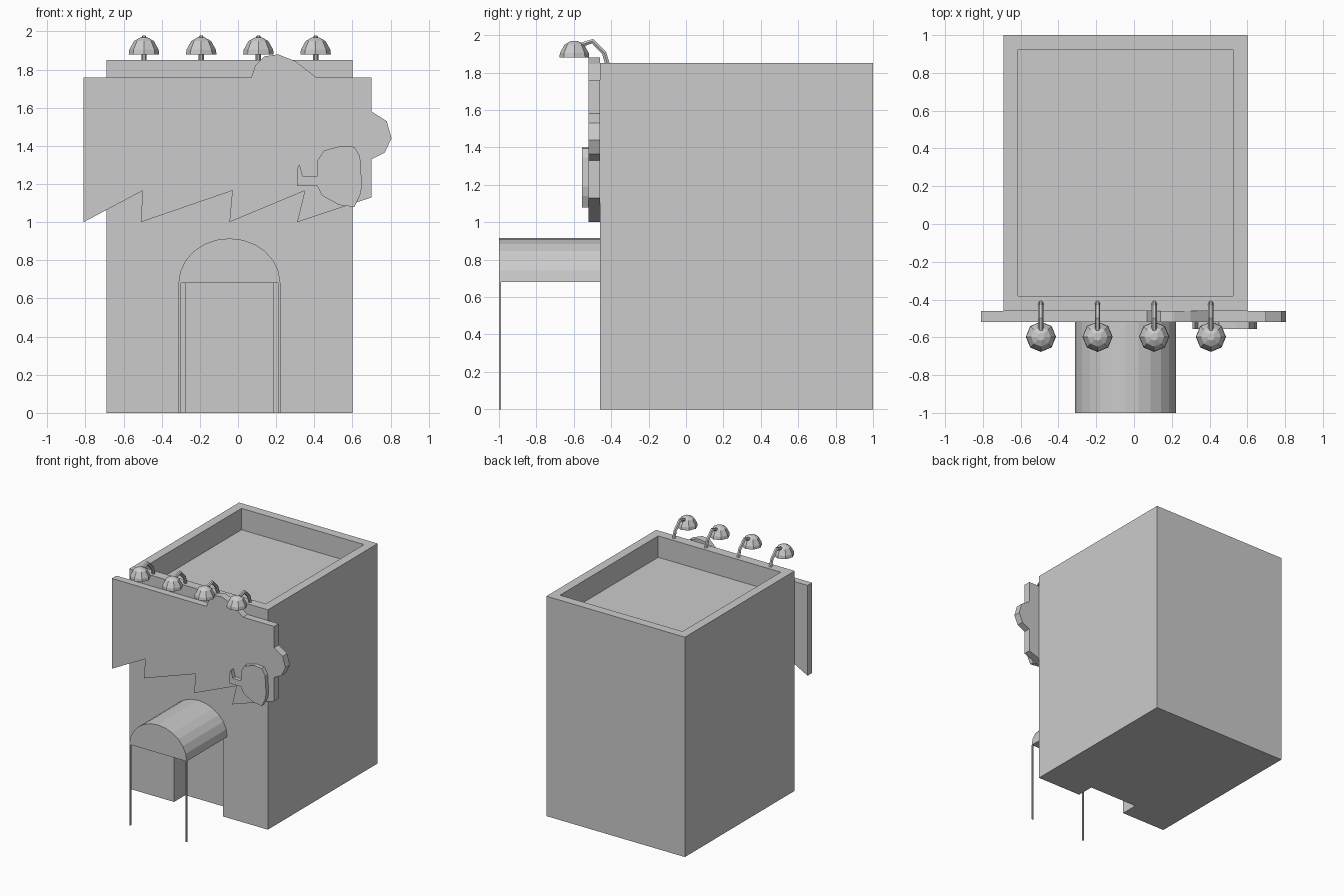
import bpy, bmesh, math
from mathutils import Vector

cube = bpy.data.objects.get("Cube")
if cube:
    bpy.data.objects.remove(cube, do_unlink=True)

grey = bpy.data.materials.new("plain grey")
grey.use_nodes = True
colour = (0.6, 0.6, 0.6, 1)
grey.diffuse_color = colour
grey.node_tree.nodes["Principled BSDF"].inputs["Base Color"].default_value = colour


def finish(name, bm):
    bmesh.ops.recalc_face_normals(bm, faces=bm.faces)
    mesh = bpy.data.meshes.new(name)
    bm.to_mesh(mesh)
    bm.free()
    mesh.materials.append(grey)
    obj = bpy.data.objects.new(name, mesh)
    bpy.context.collection.objects.link(obj)
    return obj


def box(name, low, high):
    low, high = Vector(low), Vector(high)
    bm = bmesh.new()
    bmesh.ops.create_cube(bm, size=1)
    for v in bm.verts:
        v.co = (low + high) / 2 + v.co * (high - low)
    return finish(name, bm)


def slab(name, outline, front, back):
    """Extrude an (x, z) outline from front to back along y."""
    bm = bmesh.new()
    face = bm.faces.new([bm.verts.new((x, front, z)) for x, z in outline])
    result = bmesh.ops.extrude_face_region(bm, geom=[face])
    moved = [g for g in result["geom"] if isinstance(g, bmesh.types.BMVert)]
    bmesh.ops.translate(bm, verts=moved, vec=(0, back - front, 0))
    return finish(name, bm)


def cut(target, cutter):
    cutter.hide_render = True
    mod = target.modifiers.new("cut", "BOOLEAN")
    mod.operation = "DIFFERENCE"
    mod.solver = "EXACT"
    mod.object = cutter
    bpy.context.view_layer.objects.active = target
    bpy.ops.object.modifier_apply(modifier=mod.name)
    bpy.data.objects.remove(cutter, do_unlink=True)


# Building with sunken roof and door alcove
WALL = -0.46
building = box("building", (-0.69, WALL, 0), (0.6, 1, 1.85))
cut(building, box("roof_cutter", (-0.615, -0.38, 1.67), (0.525, 0.925, 1.95)))
cut(building, box("door_cutter", (-0.273, -0.6, -0.1), (0.183, WALL + 0.15, 0.68)))

# Arched canopy on two thin posts
MID, HALF, SPRING = -0.045, 0.267, 0.68
STEPS = 12
arch = [(MID + HALF * math.cos(math.pi * i / STEPS),
         SPRING + 0.235 * math.sin(math.pi * i / STEPS)) for i in range(STEPS + 1)]
slab("canopy", arch, -1, WALL)
for side, label in ((-1, "right"), (1, "left")):
    edges = sorted((MID + side * HALF, MID + side * (HALF - 0.012)))
    box(label + "_canopy_post", (edges[0], -1, 0), (edges[1], -0.99, SPRING))

# Sign board with jagged lower edge and rounded bumps
board = [(-0.81, 1.76), (-0.81, 1.0), (-0.5, 1.165), (-0.51, 1.0), (-0.03, 1.165),
         (-0.045, 1.0), (0.35, 1.165), (0.31, 1.0), (0.7, 1.13), (0.7, 1.33),
         (0.77, 1.365), (0.805, 1.44), (0.78, 1.53), (0.7, 1.58), (0.7, 1.76),
         (0.41, 1.76), (0.3, 1.845), (0.21, 1.88), (0.14, 1.87), (0.09, 1.82), (0.07, 1.76)]
slab("sign_board", board, -0.52, WALL)

# Raised emblem on the sign
emblem = [(0.31, 1.19), (0.31, 1.28), (0.322, 1.305), (0.34, 1.24), (0.415, 1.24),
          (0.415, 1.32), (0.45, 1.375), (0.54, 1.4), (0.61, 1.395), (0.64, 1.345),
          (0.65, 1.19), (0.64, 1.14), (0.61, 1.08), (0.53, 1.09), (0.44, 1.14), (0.415, 1.19)]
slab("sign_emblem", emblem, -0.555, -0.52)

# Row of lamps: faceted shade on a bent arm
SHADE = [(0.08, 1.88), (0.077, 1.905), (0.052, 1.95), (0.02, 1.968)]
ARM = [(-0.415, 1.83), (-0.438, 1.905), (-0.5, 1.968), (-0.56, 1.948), (-0.6, 1.925)]


def lamp_shade(name, x, y):
    bm = bmesh.new()
    rings = [[bm.verts.new((x + r * math.cos(math.tau * i / 8),
                            y + r * math.sin(math.tau * i / 8), z)) for i in range(8)]
             for r, z in SHADE]
    for a, b in zip(rings, rings[1:]):
        for i in range(8):
            j = (i + 1) % 8
            bm.faces.new((a[i], a[j], b[j], b[i]))
    bm.faces.new(rings[0])
    bm.faces.new(rings[-1])
    finish(name, bm)


def lamp_arm(name, x):
    curve = bpy.data.curves.new(name, "CURVE")
    curve.dimensions = "3D"
    curve.bevel_depth = 0.014
    curve.bevel_resolution = 1
    curve.use_fill_caps = True
    spline = curve.splines.new("POLY")
    spline.points.add(len(ARM) - 1)
    for point, (y, z) in zip(spline.points, ARM):
        point.co = (x, y, z, 1)
    spline.use_smooth = False
    curve.materials.append(grey)
    obj = bpy.data.objects.new(name, curve)
    bpy.context.collection.objects.link(obj)


for n in range(4):
    lamp_x = -0.493 + 0.3 * n
    lamp_shade(f"lamp_shade_{n + 1}", lamp_x, -0.597)
    lamp_arm(f"lamp_arm_{n + 1}", lamp_x)
